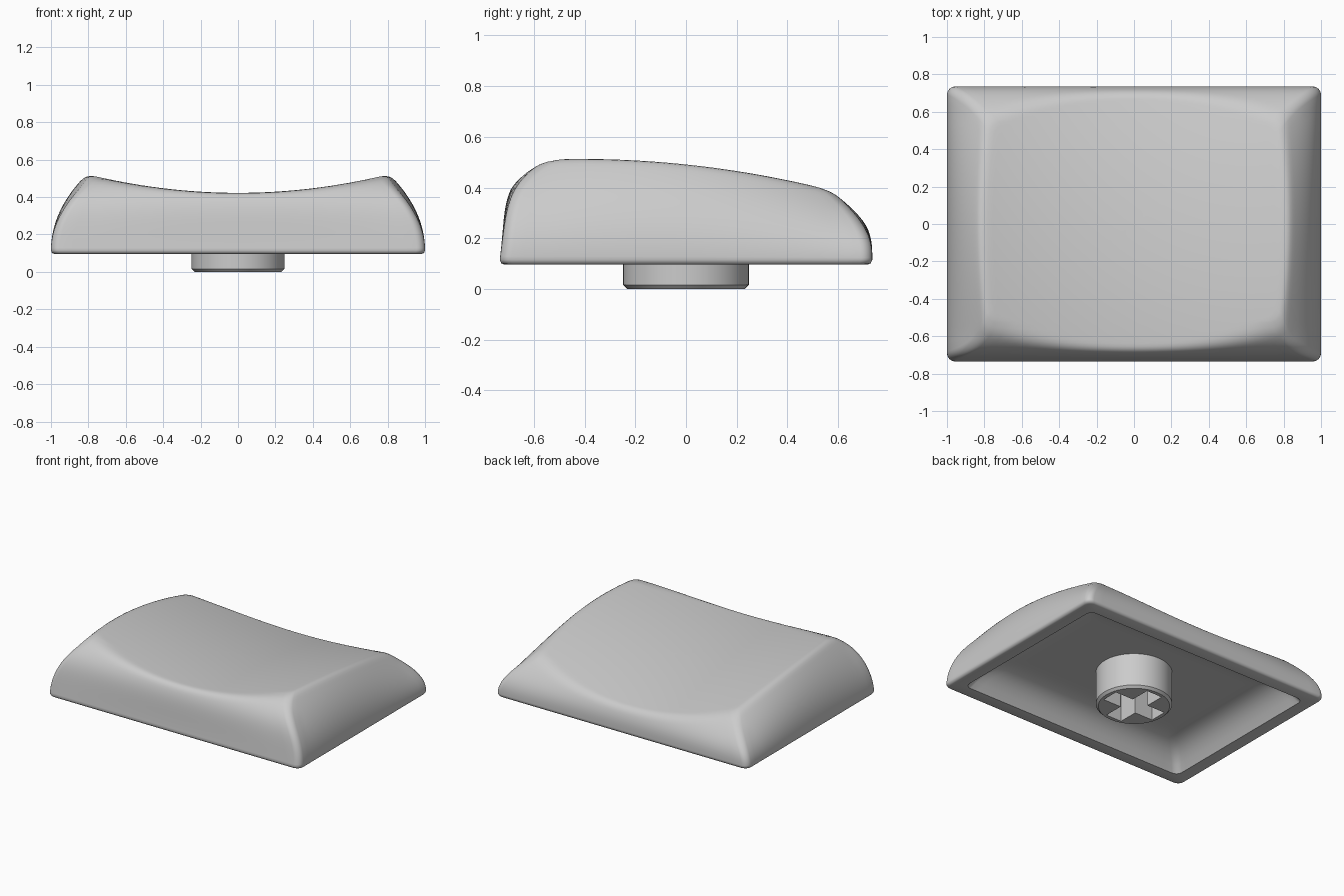
import bpy, bmesh
from math import sin, cos, pi

if "Cube" in bpy.data.objects:
    bpy.data.objects.remove(bpy.data.objects["Cube"])

SIDE, ARC = 28, 6      # segments per straight side / rounded corner
BASE = 0.096


def crest(y):          # height of the side rims, sloping down to the back
    return 0.49 - 0.105 * y - 0.1 * y * y


def dish(x, y):        # cylindrical scoop of the top face
    return crest(y) - 0.095 * (1 - (x / 0.79) ** 2)


def softmin(a, b, k=0.035):
    h = max(k - abs(a - b), 0) / k
    return min(a, b) - h * h * k / 4


def rounded_rect(hx, y0, y1, r):
    centres = [(hx - r, y1 - r), (-hx + r, y1 - r), (-hx + r, y0 + r), (hx - r, y0 + r)]
    arcs = [[(cx + r * cos((q + i / ARC) * pi / 2), cy + r * sin((q + i / ARC) * pi / 2))
             for i in range(ARC + 1)] for q, (cx, cy) in enumerate(centres)]
    pts = []
    for q in range(4):
        pts += arcs[q]
        (ax, ay), (bx, by) = arcs[q][-1], arcs[(q + 1) % 4][0]
        pts += [(ax + (bx - ax) * i / SIDE, ay + (by - ay) * i / SIDE) for i in range(1, SIDE)]
    return pts


def wall_ring(t):      # outline of the curved walls, t = 0 base, 1 rim; sides bow outwards
    pts = rounded_rect(1 - 0.23 * t ** 2.0, -0.735 + 0.05 * t + 0.165 * t ** 5,
                       0.735 - 0.185 * t ** 2.6, 0.045)
    return [(x * (1 + 0.07 * t * t * max(0, 1 - (y / 0.6) ** 2)),
             y * (1 + (0.06 if y > 0 else 0.05) * t * t * max(0, 1 - (x / 0.8) ** 2)))
            for x, y in pts]


def inset_ring(d, z):  # flat outline on the underside
    return [(x, y, z) for x, y in rounded_rect(1 - d, -0.735 + d, 0.735 - d, 0.045)]


def make_object(name, bm):
    bmesh.ops.recalc_face_normals(bm, faces=bm.faces)
    me = bpy.data.meshes.new(name)
    bm.to_mesh(me)
    bm.free()
    ob = bpy.data.objects.new(name, me)
    bpy.context.collection.objects.link(ob)
    return ob


def smooth(ob, angle):
    bpy.ops.object.select_all(action='DESELECT')
    ob.select_set(True)
    bpy.context.view_layer.objects.active = ob
    bpy.ops.object.shade_smooth_by_angle(angle=angle)


# Cap shell: cavity, bottom lip, walls and scooped top as one loft
rings = []
for i in range(12, -1, -1):
    u = i / 12
    rings.append(inset_ring(0.10 + 0.34 * u, BASE + 0.155 * (1 - (1 - u) ** 4)))
rings.append(inset_ring(0.018, BASE))
rings.append(inset_ring(0.006, BASE + 0.005))
for i in range(29):
    t = i / 28
    ring = []
    for x, y in wall_ring(t):
        level = BASE + 0.018 + t * (crest(y) - BASE - 0.013)
        ring.append((x, y, softmin(level, dish(x, y))))
    rings.append(ring)
for i in range(1, 20):
    s = 1 - (i / 20) ** 1.3
    rings.append([(x * s, y * s, softmin(crest(y * s) + 0.005 + (1 - s) * 0.6, dish(x * s, y * s)))
                  for x, y in wall_ring(1)])

bm = bmesh.new()
loops = [[bm.verts.new(p) for p in ring] for ring in rings]
n = len(loops[0])
for a, b in zip(loops, loops[1:]):
    for i in range(n):
        j = (i + 1) % n
        bm.faces.new((a[i], a[j], b[j], b[i]))
bm.faces.new(loops[0])
centre = bm.verts.new((0, 0, dish(0, 0)))
for i in range(n):
    bm.faces.new((loops[-1][i], loops[-1][(i + 1) % n], centre))
smooth(make_object("cap_shell", bm), 0.8)

# Stem: chamfered cylinder
bm = bmesh.new()
prev = None
for r, z in ((0.232, 0), (0.248, 0.016), (0.248, 0.27)):
    ring = [bm.verts.new((r * cos(i * pi / 32), r * sin(i * pi / 32), z)) for i in range(64)]
    if prev:
        for i in range(64):
            j = (i + 1) % 64
            bm.faces.new((prev[i], prev[j], ring[j], ring[i]))
    else:
        bm.faces.new(ring)
    prev = ring
bm.faces.new(prev)
stem = make_object("stem", bm)

# Cross-shaped socket cut into the stem
w, l = 0.062, 0.205
cross = [(l, -w), (l, w), (w, w), (w, l), (-w, l), (-w, w),
         (-l, w), (-l, -w), (-w, -w), (-w, -l), (w, -l), (w, -w)]
bm = bmesh.new()
face = bm.faces.new([bm.verts.new((x, y, -0.05)) for x, y in cross])
top = bmesh.ops.extrude_face_region(bm, geom=[face])
bmesh.ops.translate(bm, vec=(0, 0, 0.29),
                    verts=[v for v in top["geom"] if isinstance(v, bmesh.types.BMVert)])
cutter = make_object("socket_cutter", bm)
cutter.hide_render = True
mod = stem.modifiers.new("socket", 'BOOLEAN')
mod.operation, mod.solver, mod.object = 'DIFFERENCE', 'EXACT', cutter
bpy.context.view_layer.objects.active = stem
bpy.ops.object.modifier_apply(modifier=mod.name)
bpy.data.objects.remove(cutter)
smooth(stem, 0.5)
